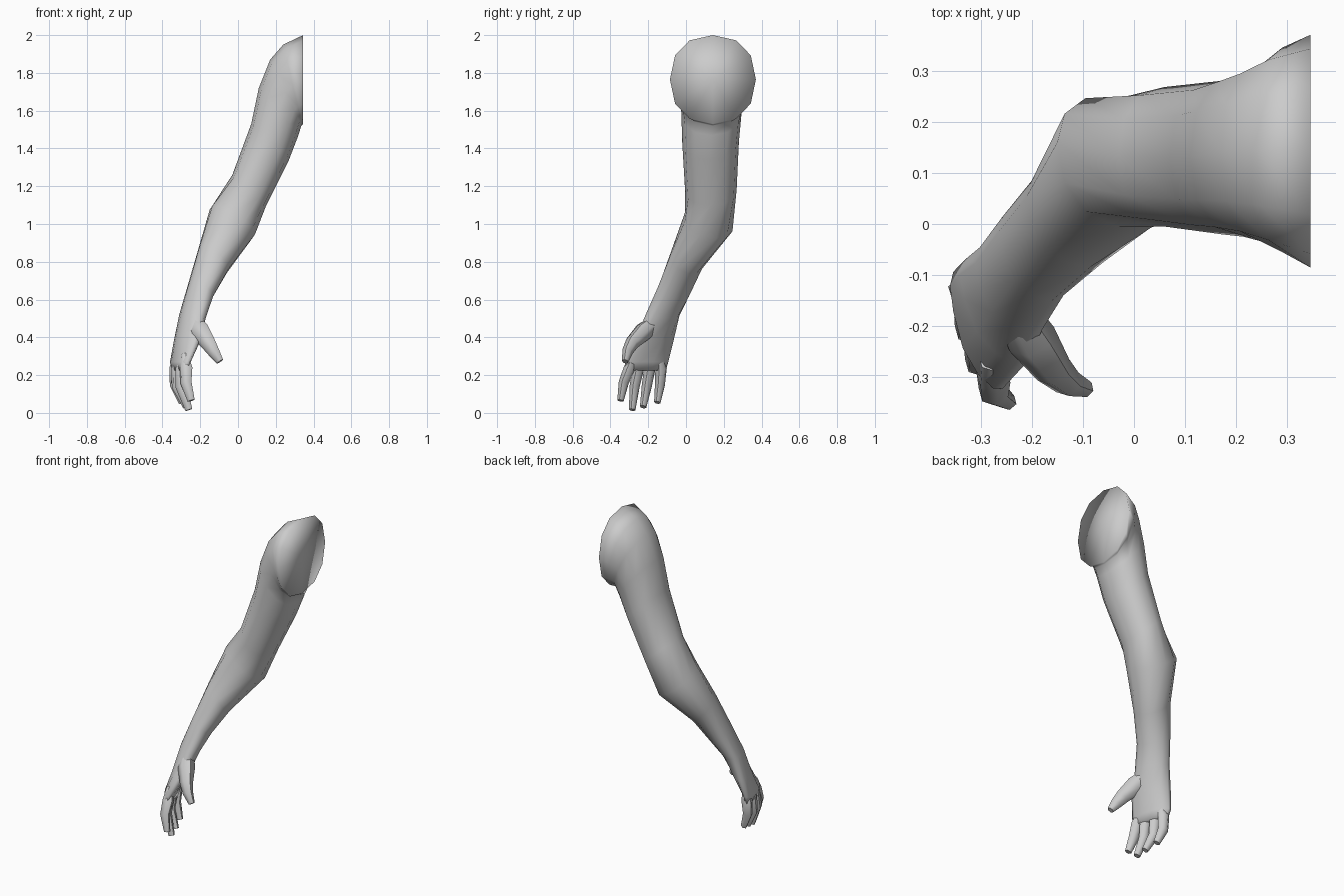
import bpy, bmesh
from math import sin, cos, pi, radians
from mathutils import Vector

if "Cube" in bpy.data.objects:
    bpy.data.objects.remove(bpy.data.objects["Cube"])


def skin(name, rings, smooth_angle=60):
    """Bridge matching point rings into one closed, smooth-shaded limb."""
    bm = bmesh.new()
    loops = [[bm.verts.new(p) for p in ring] for ring in rings]
    n = len(loops[0])
    for a, b in zip(loops, loops[1:]):
        for i in range(n):
            j = (i + 1) % n
            bm.faces.new((a[i], a[j], b[j], b[i]))
    # Close both ends with a fan
    for loop in (loops[0], loops[-1]):
        cap = bm.faces.new(loop)
        bmesh.ops.poke(bm, faces=[cap])
    bmesh.ops.recalc_face_normals(bm, faces=bm.faces)
    mesh = bpy.data.meshes.new(name)
    bm.to_mesh(mesh)
    bm.free()
    obj = bpy.data.objects.new(name, mesh)
    bpy.context.collection.objects.link(obj)
    bpy.ops.object.select_all(action='DESELECT')
    obj.select_set(True)
    bpy.context.view_layer.objects.active = obj
    bpy.ops.object.shade_smooth_by_angle(angle=radians(smooth_angle))
    return obj


def soft(v, power=0.88):
    return (1 if v >= 0 else -1) * abs(v) ** power


def section(xl, zl, xr, zr, yf, yb, dz=0.0, twist=0.0, sides=12):
    """Oval slice from its outer and inner edge (x, z) and front/back y."""
    pts = []
    for i in range(sides):
        t = 2 * pi * i / sides
        c, s = soft(cos(t)), soft(sin(t + radians(twist)))
        pts.append(Vector(((xl + xr) / 2 + c * (xl - xr) / 2,
                           (yf + yb) / 2 + s * (yb - yf) / 2,
                           (zl + zr) / 2 + c * (zl - zr) / 2 + s * dz)))
    return pts


def digit(name, path, radii, sides=6):
    """Tapered finger along a bent path."""
    path = [Vector(p) for p in path]
    rings = []
    for k, p in enumerate(path):
        d = (path[min(k + 1, len(path) - 1)] - path[max(k - 1, 0)]).normalized()
        u = d.cross(Vector((0.3, 1, 0))).normalized()
        v = d.cross(u)
        rings.append([p + radii[k] * (1.1 * u * cos(2 * pi * i / sides)
                                      + 0.95 * v * sin(2 * pi * i / sides))
                      for i in range(sides)])
    return skin(name, rings)


# Shoulder, upper arm, elbow, forearm and palm
arm = [
    section(0.345, 2.00, 0.345, 1.53, -0.085, 0.37),
    section(0.24, 1.95, 0.34, 1.525, -0.055, 0.345),
    section(0.17, 1.87, 0.335, 1.52, -0.035, 0.315),
    section(0.11, 1.72, 0.32, 1.47, -0.025, 0.295),
    section(0.07, 1.53, 0.27, 1.34, -0.02, 0.28),
    section(-0.03, 1.26, 0.15, 1.10, -0.005, 0.268),
    section(-0.15, 1.09, 0.09, 0.93, -0.01, 0.25, -0.05, 15),
    section(-0.21, 0.90, -0.05, 0.73, -0.085, 0.095, -0.06, 30),
    section(-0.265, 0.70, -0.13, 0.60, -0.15, 0.025, -0.04, 30),
    section(-0.31, 0.53, -0.17, 0.50, -0.215, -0.035, -0.01, 30),
    section(-0.34, 0.38, -0.20, 0.38, -0.275, -0.065, 0, 40),
    section(-0.36, 0.27, -0.25, 0.27, -0.325, -0.09, 0, 45),
    section(-0.352, 0.225, -0.262, 0.225, -0.325, -0.105, 0, 50),
]
skin("arm", arm, 150)

# Four fingers: root inside the palm, knuckle, middle joint, tip
fingers = {
    "index_finger": [(-0.283, -0.27, 0.31), (-0.275, -0.3, 0.235), (-0.275, -0.33, 0.16), (-0.248, -0.347, 0.065)],
    "middle_finger": [(-0.295, -0.23, 0.31), (-0.298, -0.252, 0.235), (-0.302, -0.272, 0.14), (-0.26, -0.285, 0.016)],
    "ring_finger": [(-0.308, -0.18, 0.31), (-0.318, -0.192, 0.235), (-0.322, -0.208, 0.14), (-0.272, -0.227, 0.032)],
    "little_finger": [(-0.318, -0.14, 0.31), (-0.33, -0.132, 0.235), (-0.332, -0.138, 0.15), (-0.295, -0.152, 0.055)],
}
for name, path in fingers.items():
    digit(name, path, (0.018, 0.032, 0.028, 0.018))

# Thumb
digit("thumb",
      [(-0.25, -0.14, 0.50), (-0.2, -0.225, 0.43), (-0.158, -0.285, 0.37),
       (-0.13, -0.31, 0.325), (-0.095, -0.322, 0.272)],
      (0.035, 0.05, 0.038, 0.03, 0.018))
